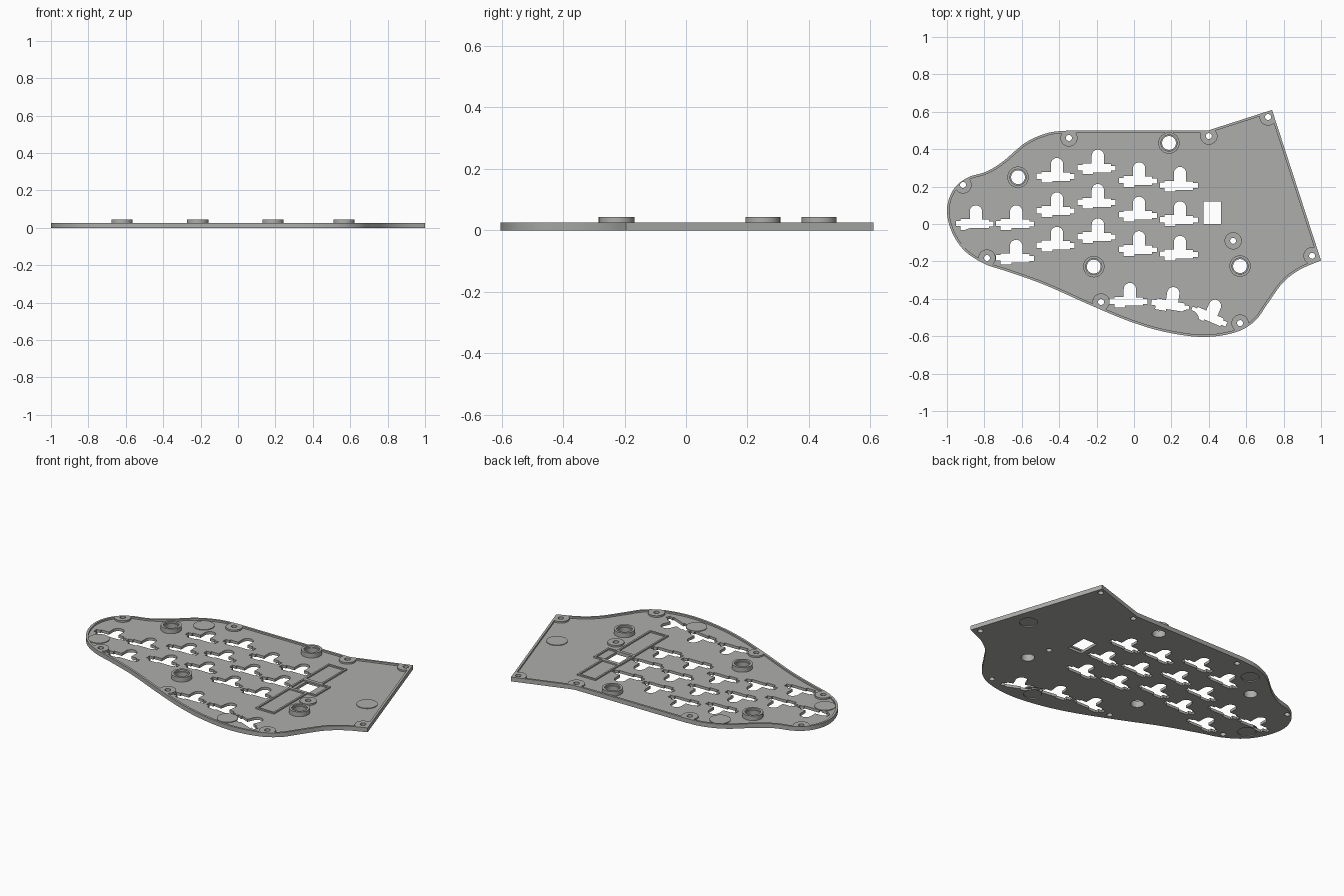
import bpy, bmesh, math
from mathutils import Vector

if "Cube" in bpy.data.objects:
    bpy.data.objects.remove(bpy.data.objects["Cube"])

FLOOR, RIM, BOSS_TOP = 0.016, 0.026, 0.044
grey = bpy.data.materials.new("plate grey")
grey.diffuse_color = (0.42, 0.42, 0.41, 1)
grey.use_nodes = True
grey.node_tree.nodes["Principled BSDF"].inputs["Base Color"].default_value = grey.diffuse_color


def circle(x, y, r, n=32):
    return [(x + r * math.cos(2 * math.pi * i / n), y + r * math.sin(2 * math.pi * i / n)) for i in range(n)]


def rect(x0, x1, y0, y1):
    return [(x0, y0), (x1, y0), (x1, y1), (x0, y1)]


def prism(name, loops, z0, z1):
    """Extrude a flat outline; the further loops become holes."""
    cu = bpy.data.curves.new(name, 'CURVE')
    cu.dimensions, cu.fill_mode, cu.extrude = '2D', 'BOTH', (z1 - z0) / 2
    for loop in loops:
        sp = cu.splines.new('POLY')
        sp.points.add(len(loop) - 1)
        for p, c in zip(sp.points, loop):
            p.co = (c[0], c[1], 0, 1)
        sp.use_cyclic_u = True
    ob = bpy.data.objects.new(name, cu)
    bpy.context.collection.objects.link(ob)
    bpy.ops.object.select_all(action='DESELECT')
    ob.select_set(True)
    bpy.context.view_layer.objects.active = ob
    bpy.ops.object.convert(target='MESH')
    ob = bpy.context.object
    bm = bmesh.new()
    bm.from_mesh(ob.data)
    bmesh.ops.remove_doubles(bm, verts=bm.verts, dist=1e-5)
    bmesh.ops.recalc_face_normals(bm, faces=bm.faces)
    bmesh.ops.translate(bm, verts=bm.verts, vec=(0, 0, (z0 + z1) / 2))
    bm.to_mesh(ob.data)
    bm.free()
    ob.data.materials.clear()
    ob.data.materials.append(grey)
    return ob


def cut(target, tool):
    m = target.modifiers.new("cut", 'BOOLEAN')
    m.operation, m.solver, m.object = 'DIFFERENCE', 'EXACT', tool
    bpy.context.view_layer.objects.active = target
    bpy.ops.object.modifier_apply(modifier=m.name)
    bpy.data.objects.remove(tool)


def smooth_path(pts, steps=6):
    """Catmull-Rom curve through the points."""
    v = [Vector(p) for p in pts]
    v = [2 * v[0] - v[1]] + v + [2 * v[-1] - v[-2]]
    out = []
    for a, b, c, d in zip(v, v[1:], v[2:], v[3:]):
        for i in range(steps):
            t = i / steps
            out.append(0.5 * (2 * b + (c - a) * t + (2 * a - 5 * b + 4 * c - d) * t * t
                              + (3 * b - a - 3 * c + d) * t ** 3))
    return [tuple(p) for p in out] + [pts[-1]]


def inset(loop, d):
    """Mitred inward offset of a counter-clockwise loop."""
    out, n = [], len(loop)
    for i in range(n):
        a, b, c = Vector(loop[i - 1]), Vector(loop[i]), Vector(loop[(i + 1) % n])
        e, f = (b - a).normalized(), (c - b).normalized()
        n1, n2 = Vector((-e.y, e.x)), Vector((-f.y, f.x))
        m = (n1 + n2).normalized()
        out.append(tuple(b + m * d / max(m.dot(n1), 0.3)))
    return out


# Plate outline, counter-clockwise: straight top and right, flowing left and bottom
edge = smooth_path([(-0.348, 0.5), (-0.46, 0.487), (-0.58, 0.435), (-0.70, 0.335), (-0.79, 0.28),
                    (-0.89, 0.248), (-0.965, 0.185), (-1.0, 0.08), (-0.975, -0.04), (-0.905, -0.144),
                    (-0.797, -0.214), (-0.674, -0.255), (-0.476, -0.326), (-0.235, -0.433),
                    (-0.02, -0.522), (0.17, -0.578), (0.37, -0.604), (0.54, -0.58), (0.645, -0.52),
                    (0.715, -0.425), (0.795, -0.315), (0.885, -0.245), (1.0, -0.195)])
outline = edge + [(0.738, 0.61), (0.396, 0.5)]

# Switch openings: round top, wide stepped bar below
right = [(0.033, -0.077), (0.07, -0.077), (0.07, -0.087), (0.095, -0.087), (0.095, -0.113), (0.07, -0.113),
         (0.07, -0.122), (-0.025, -0.122)]
left = [(-0.025, -0.132), (-0.083, -0.132), (-0.083, -0.112), (-0.108, -0.112), (-0.108, -0.083),
        (-0.083, -0.083), (-0.083, -0.074), (-0.033, -0.074)]
arch = [(0.033 * math.cos(a), -0.033 + 0.033 * math.sin(a)) for a in
        [math.pi * (1 - i / 12) for i in range(13)]]


def switch(x, top, deg=0):
    c, s = math.cos(math.radians(deg)), math.sin(math.radians(deg))
    return [(x + px * c - (py + 0.066) * s, top - 0.066 + px * s + (py + 0.066) * c)
            for px, py in arch + right + left]


holes = [switch(x, top - 0.184 * row) for x, top in
         [(-0.412, 0.353), (-0.193, 0.398), (0.027, 0.33), (0.246, 0.305)] for row in range(3)]
holes += [switch(x, y) for x, y in [(-0.845, 0.1), (-0.63, 0.1), (-0.63, -0.084)]]
holes += [switch(-0.022, -0.315), switch(0.205, -0.337, -9), switch(0.42, -0.402, -23)]

screws = [(-0.348, 0.46), (0.4, 0.47), (0.717, 0.572), (0.952, -0.17), (0.567, -0.53),
          (-0.176, -0.417), (-0.786, -0.182), (-0.914, 0.209), (0.53, -0.09)]
bosses = [(0.187, 0.433), (-0.62, 0.25), (-0.215, -0.228), (0.567, -0.225)]
feet = [(-0.5, 0.39), (-0.87, -0.08), (0.29, -0.515), (0.81, 0.07)]

holes += [circle(x, y, 0.016, 20) for x, y in screws]
holes += [circle(x, y, 0.037) for x, y in bosses]
holes.append(rect(0.372, 0.465, -0.005, 0.128))
plate = prism("base_plate", [outline] + holes, 0, RIM)

# Shallow pocket that leaves a raised rim and screw pads
pocket = prism("pocket", [inset(outline, 0.013)], FLOOR, 0.06)
for x, y in screws:
    cut(pocket, prism("pad", [circle(x, y, 0.046)], 0, 0.1))
cut(plate, pocket)

# Foot recesses underneath, with matching raised discs on top
parts = [plate]
for i, (x, y) in enumerate(feet):
    cut(plate, prism("recess", [circle(x, y, 0.05)], -0.05, 0.006))
    parts.append(prism(f"foot_disc_{i}", [circle(x, y, 0.058)], FLOOR - 0.002, FLOOR + 0.004))

# Round bosses with a stepped bore
for i, (x, y) in enumerate(bosses):
    boss = prism(f"boss_{i}", [circle(x, y, 0.057, 40), circle(x, y, 0.037)], FLOOR - 0.002, BOSS_TOP)
    cut(boss, prism("bore", [circle(x, y, 0.043)], 0.034, 0.1))
    parts.append(boss)

# Thin walls around the controller bay
for name, r in [("bay_wall_back", (0.345, 0.468, 0.13, 0.367)), ("bay_wall_front", (0.345, 0.468, -0.325, -0.007)),
                ("bay_wall_middle", (0.342, 0.525, -0.01, 0.13))]:
    outer = rect(*r)
    parts.append(prism(name, [outer, inset(outer, 0.011)], FLOOR - 0.002, RIM - 0.002))

for ob in parts:
    bpy.ops.object.select_all(action='DESELECT')
    ob.select_set(True)
    bpy.context.view_layer.objects.active = ob
    bpy.ops.object.shade_smooth_by_angle(angle=math.radians(30))
